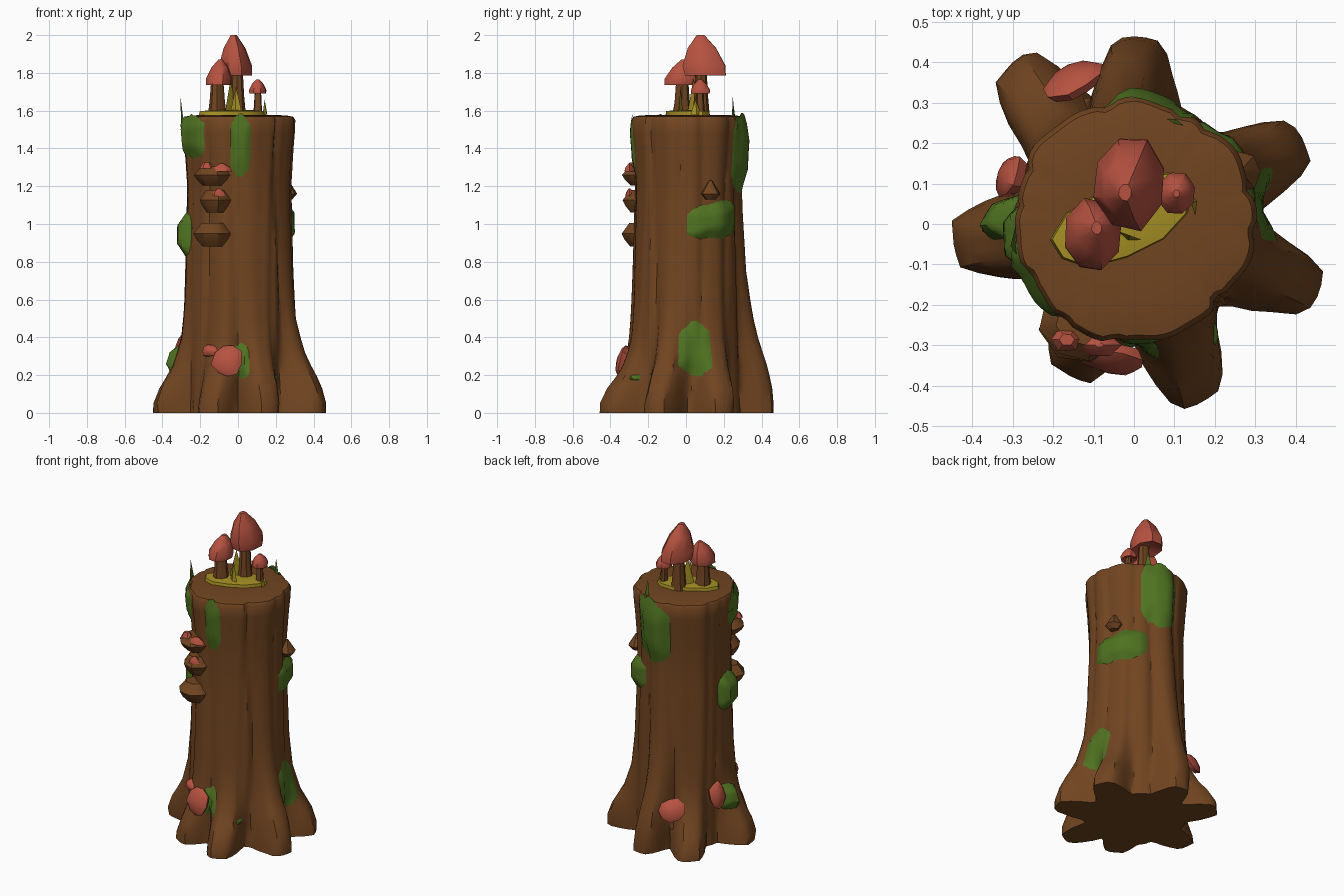
import bpy, bmesh, math, random
from mathutils import Vector, Matrix

if "Cube" in bpy.data.objects:
    bpy.data.objects.remove(bpy.data.objects["Cube"])

random.seed(4)


def mat(name, c):
    m = bpy.data.materials.new(name)
    m.diffuse_color = (*c, 1)
    m.use_nodes = True
    m.node_tree.nodes["Principled BSDF"].inputs["Base Color"].default_value = m.diffuse_color
    return m


BARK = mat("bark brown", (0.165, 0.059, 0.015))
RED = mat("mushroom red", (0.47, 0.085, 0.052))
MOSS = mat("moss green", (0.08, 0.17, 0.015))
OLIVE = mat("grass yellow", (0.38, 0.28, 0.018))


def finish(name, bm, material, angle=38):
    bmesh.ops.recalc_face_normals(bm, faces=bm.faces)
    me = bpy.data.meshes.new(name)
    bm.to_mesh(me)
    bm.free()
    me.materials.append(material)
    ob = bpy.data.objects.new(name, me)
    bpy.context.collection.objects.link(ob)
    bpy.ops.object.select_all(action='DESELECT')
    ob.select_set(True)
    bpy.context.view_layer.objects.active = ob
    bpy.ops.object.shade_smooth_by_angle(angle=math.radians(angle))
    return ob


def interp(table, z):
    for (z0, a), (z1, b) in zip(table, table[1:]):
        if z <= z1:
            return a + (b - a) * max(0, (z - z0)) / (z1 - z0)
    return table[-1][1]


def loft(bm, rings, cap_start=True, cap_end=True):
    vs = [[bm.verts.new(p) for p in r] for r in rings]
    n = len(vs[0])
    for a, b in zip(vs, vs[1:]):
        for i in range(n):
            bm.faces.new((a[i], a[(i + 1) % n], b[(i + 1) % n], b[i]))
    if cap_start:
        bm.faces.new(vs[0][::-1])
    if cap_end:
        bm.faces.new(vs[-1])


# Trunk surface: radius as a function of angle (degrees) and height
BASE = [(0, .30), (.4, .288), (.9, .28), (1.2, .275), (1.4, .288), (1.53, .30), (1.57, .298)]
FLARE = [(0, 1.0), (.05, 1.02), (.13, .86), (.25, .45), (.4, .18), (.6, .07), (.9, .02), (1.2, 0)]
# root: angle, reach, height stretch
ROOTS = [(25, .16, 1.0), (88, .16, 1.8), (128, .19, .8), (187, .16, .95),
         (247, .115, .9), (290, .185, .9), (338, .19, 1.2)]
GROOVES = [12, 48, 70, 108, 150, 168, 210, 232, 265, 312, 322, 355]


def adiff(a, b):
    return abs((a - b + 180) % 360 - 180)


def radius(a, z):
    r = interp(BASE, z)
    t = math.radians(a)
    r += .005 * math.sin(3 * t + 1) + .004 * math.sin(7 * t + 2 * z) + .003 * math.sin(13 * t)
    best = 0
    for ra, reach, st in ROOTS:
        d = adiff(a, ra + 5 * math.sin(z * 3))
        f = min(1, max(0, (21 - d) / 14)) * (1 - .05 * d / 10)
        best = max(best, reach * f * interp(FLARE, z / st))
    r += best
    for g in GROOVES:
        d = adiff(a, g + 5 * math.sin(2 * z + g))
        r -= .011 * max(0, 1 - d / 5)
    return r


def surf(a, z, off=0):
    r = radius(a, z) + off
    t = math.radians(a)
    return Vector((r * math.cos(t), r * math.sin(t) + .008, z))


N = 96
bm = bmesh.new()
heights = [0, .05, .13, .19, .25, .32, .4, .5, .6, .75, .9, 1.05, 1.2, 1.3, 1.4, 1.48, 1.55]
rings = [[surf(360 * i / N, z) for i in range(N)] for z in heights]
for off, z in ((-.012, 1.568), (-.05, 1.575), (-.15, 1.578)):
    rings.append([Vector((p.x, p.y, z)) for p in (surf(360 * i / N, 1.55, off) for i in range(N))])
loft(bm, rings)
finish("trunk", bm, BARK)


# Moss patches hugging the trunk, bulging in the middle
def moss(name, a0, a1, z0, z1, bulge, slant=0.0, n=10, m=10):
    bm = bmesh.new()
    grid = []
    for i in range(n + 1):
        u = i / n
        w = (.55 + .45 * math.sin(math.pi * u) ** .6) * random.uniform(.85, 1)
        mid = (z0 + z1) / 2 + slant * (u - .5)
        row = []
        for j in range(m + 1):
            v = j / m
            z = mid + (v - .5) * (z1 - z0) * w
            edge = min(1, 3.2 * min(u, 1 - u, v, 1 - v))
            row.append(bm.verts.new(surf(a0 + (a1 - a0) * u, z, -.002 + edge * (bulge + .012))))
        grid.append(row)
    for i in range(n):
        for j in range(m):
            bm.faces.new((grid[i][j], grid[i + 1][j], grid[i + 1][j + 1], grid[i][j + 1]))
    finish(name, bm, MOSS)


moss("moss_right_middle", -2, 68, .91, 1.13, .026, .04)
moss("moss_right_low", -9, 23, .18, .50, .01)
moss("moss_back_top", 56, 107, 1.14, 1.60, .018, -.03)
moss("moss_front_top", 261, 284, 1.23, 1.59, .004)
moss("moss_left_top", 186, 234, 1.33, 1.59, .016)
moss("moss_left_middle", 170, 206, .81, 1.08, .042)
moss("moss_left_low", 167, 188, .20, .38, .035)
moss("moss_front_low", 264, 281, .17, .38, .01)
moss("moss_root_spot", 303, 309, .17, .205, .004)


# Upright leaf spikes above the rim
def spike(name, a, z0, z1, width, lean, material=MOSS, r=None):
    bm = bmesh.new()
    t = math.radians(a)
    out = Vector((math.cos(t), math.sin(t), 0))
    side = Vector((-out.y, out.x, 0))
    c = out * (r or radius(a, min(z0, 1.55))) + Vector((0, 0, z0))
    pts = [c - side * width, c + side * width, c + out * .015]
    tip = bm.verts.new(c + out * lean + Vector((0, 0, z1 - z0)))
    b = [bm.verts.new(p) for p in pts]
    bm.faces.new(b)
    for i in range(3):
        bm.faces.new((b[i], b[(i + 1) % 3], tip))
    finish(name, bm, material)


spike("leaf_left", 190, 1.46, 1.68, .045, .02)
spike("leaf_back", 68, 1.44, 1.67, .05, -.01)


# Lathed low-poly shape: profile of (radius, height), with uneven sides
def turned(name, material, loc, prof, sides=8, sx=1, sy=1, tip=(0, 0), jitter=.1, rot=None, spin=0):
    bm = bmesh.new()
    jit = [1 + random.uniform(-jitter, jitter) for _ in range(sides)]
    h0, h1 = prof[0][1], prof[-1][1]
    rings = []
    for r, h in prof:
        k = (h - min(h0, h1)) / (abs(h1 - h0) or 1)
        ring = []
        for i in range(sides):
            t = 2 * math.pi * i / sides + spin
            ring.append(Vector((r * jit[i] * sx * math.cos(t) + tip[0] * k,
                                r * jit[i] * sy * math.sin(t) + tip[1] * k, h)))
        rings.append(ring)
    loft(bm, rings)
    bmesh.ops.transform(bm, matrix=Matrix.Translation(loc) @ (rot or Matrix()), verts=bm.verts)
    return finish(name, bm, material, 40)


# Standing mushrooms
def mushroom(name, x, y, stem_r, zc, ztop, rx, ry, cx=0, cy=0, tip=(0, 0)):
    turned(name + "_stem", BARK, (x, y, 1.575),
           [(stem_r * 1.25, 0), (stem_r, (zc - 1.575) * .5), (stem_r * .8, zc - 1.545)], 8, jitter=.05)
    h = ztop - zc
    turned(name + "_cap", RED, (x + cx, y + cy, zc),
           [(.45, .12 * h), (.95, 0), (1, .25 * h), (.66, .68 * h), (.18, h)], 8, rx, ry, tip, .05, spin=.3)


mushroom("large_mushroom", -.005, .08, .038, 1.785, 2.0, .093, .118, -.005, .024, (-.012, -.026))
mushroom("medium_mushroom", -.11, -.02, .04, 1.735, 1.87, .073, .092, .008, -.01, (.01, .02))
mushroom("small_mushroom", .105, .075, .021, 1.69, 1.765, .048, .054)

# Dry grass patch around the stems
turned("grass_patch", OLIVE, (-.03, .01, 1.575), [(1, 0), (.97, .022), (.6, .028)], 11,
       .175, .09, jitter=.14, rot=Matrix.Rotation(.42, 4, 'Z'))
for i, (a, r, h, w) in enumerate([(135, .055, 1.77, .045), (250, .03, 1.73, .035), (20, .15, 1.66, .03)]):
    spike("grass_blade_%d" % i, a, 1.58, h, w, .0, OLIVE, r)


# Shelf fungi on the front and right
def shelf(name, x, y, z, rx, ry, h, red=None):
    turned(name, BARK, (x, y, z), [(.55, 0), (.85, .3 * h), (1, .55 * h), (.6, h)], 8, rx, ry, jitter=.08, spin=.2)
    if red:
        dx, s = red
        turned(name + "_top", RED, (x + dx, y - ry * .62, z + h * .74), [(1, 0), (.8, .02), (.2, .04)],
               6, s, s * .6, jitter=.15)


shelf("shelf_low", -.125, -.24, .88, .105, .10, .125)
shelf("shelf_middle", -.12, -.24, 1.06, .09, .095, .12, (.015, .038))
shelf("shelf_high", -.13, -.24, 1.205, .1, .095, .10, (.045, .052))
turned("shelf_high_spot", RED, (-.165, -.285, 1.295), [(1, 0), (.5, .03)], 6, .04, .03)
turned("shelf_right", BARK, (.262, .13, 1.13), [(.5, 0), (1, .03), (.15, .10)], 7, .055, .05)


# Red bracket fungi around the foot, facing outward
def bracket(name, a, z, w, h, depth=.03, off=0.0, lean=25):
    t = math.radians(a)
    rot = Matrix.Rotation(t, 4, 'Z') @ Matrix.Rotation(math.radians(90 - lean), 4, 'Y')
    turned(name, RED, surf(a, z, off), [(.8, -depth), (1, 0), (.75, depth * .6), (.2, depth)],
           9, h, w, jitter=.14, rot=rot)


bracket("bracket_front", 261, .275, .08, .095, .028, .02, 15)
bracket("bracket_front_small", 242, .33, .05, .035, .025, .005, 25)
bracket("bracket_left", 160, .325, .055, .09, .025, .04, 12)
bracket("bracket_back", 113, .28, .08, .075, .025, .085, 25)
